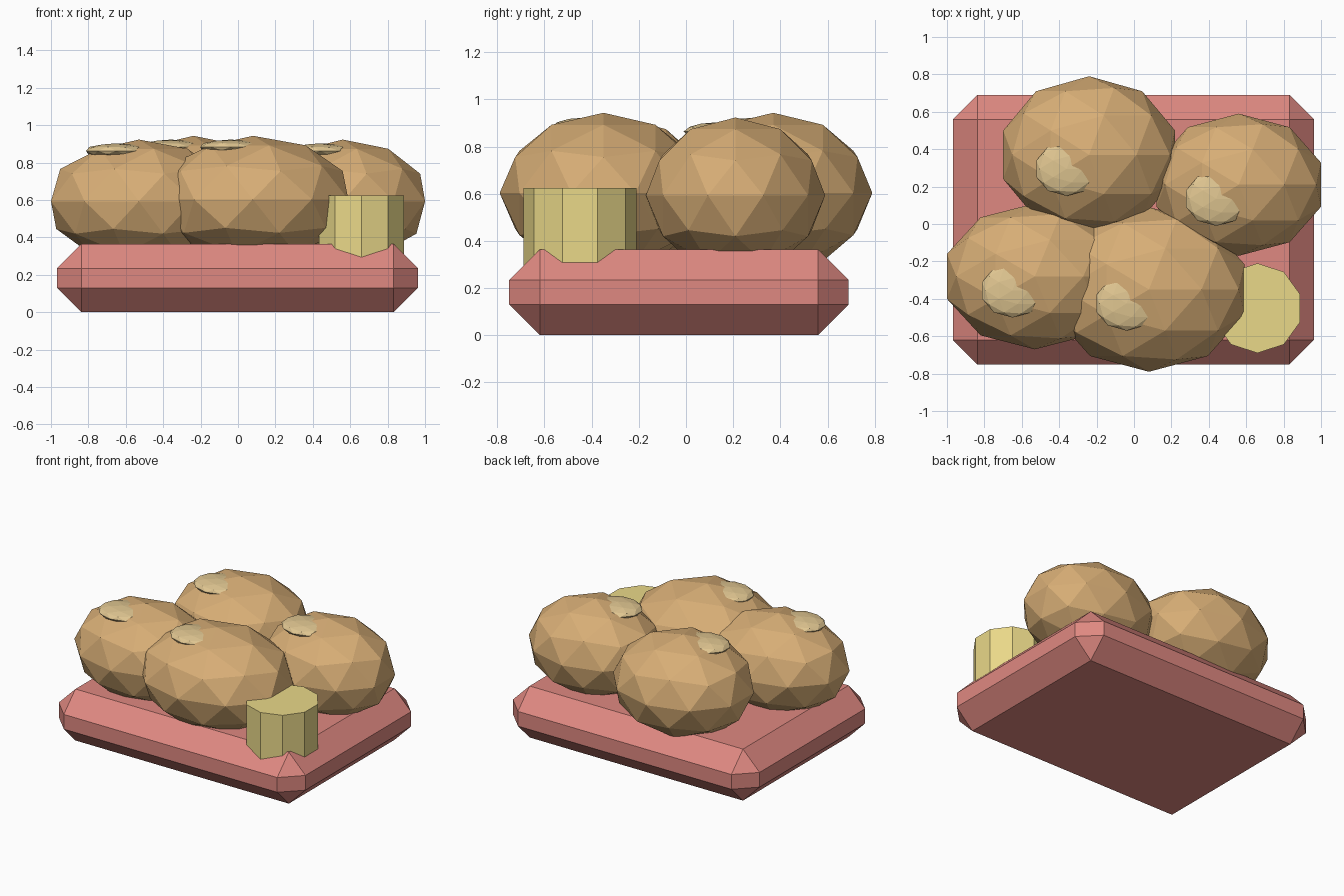
import bpy, bmesh
from mathutils import Matrix, Vector

if "Cube" in bpy.data.objects:
    bpy.data.objects.remove(bpy.data.objects["Cube"])


def material(name, rgb):
    mat = bpy.data.materials.new(name)
    mat.diffuse_color = (*rgb, 1.0)
    mat.use_nodes = True
    mat.node_tree.nodes["Principled BSDF"].inputs["Base Color"].default_value = mat.diffuse_color
    return mat


def add_object(name, bm, mat):
    mesh = bpy.data.meshes.new(name)
    bm.normal_update()
    bm.to_mesh(mesh)
    bm.free()
    mesh.materials.append(mat)
    obj = bpy.data.objects.new(name, mesh)
    bpy.context.collection.objects.link(obj)
    return obj


def place(center, scale):
    return Matrix.Translation(center) @ Matrix.Diagonal((*scale, 1.0))


def ellipsoid(name, center, radii, mat):
    bm = bmesh.new()
    bmesh.ops.create_icosphere(bm, subdivisions=2, radius=1.0,
                               matrix=place(center, radii))
    return add_object(name, bm, mat)


tray_red = material("tray_red", (0.74, 0.25, 0.22))
potato_tan = material("potato_tan", (0.68, 0.42, 0.18))
patch_pale = material("patch_pale", (0.74, 0.56, 0.28))
butter_yellow = material("butter_yellow", (0.82, 0.69, 0.25))

# Tray: box with every edge chamfered
bm = bmesh.new()
bmesh.ops.create_cube(bm, size=1.0,
                      matrix=place((-0.003, -0.03, 0.182), (1.93, 1.44, 0.364)))
bmesh.ops.bevel(bm, geom=bm.edges[:], offset=0.13, segments=1,
                profile=0.5, affect='EDGES')
add_object("tray", bm, tray_red)

# Four rounded lumps, each with a pale flattened patch near the top
lumps = {
    "back":  ((-0.24, 0.37, 0.603), (0.483, 0.42, 0.34)),
    "right": ((0.56, 0.21, 0.593), (0.463, 0.38, 0.33)),
    "left":  ((-0.53, -0.28, 0.593), (0.494, 0.39, 0.33)),
    "front": ((0.08, -0.35, 0.603), (0.536, 0.44, 0.34)),
}
for side, (center, radii) in lumps.items():
    ellipsoid(f"{side}_potato", center, radii, potato_tan)
    top = Vector(center) + Vector((-0.12, -0.075, radii[2] - 0.06))
    ellipsoid(f"{side}_potato_patch", top, (0.17, 0.145, 0.04), patch_pale)

# Ten-sided block standing in the front right corner
bm = bmesh.new()
bmesh.ops.create_cone(bm, cap_ends=True, segments=10, radius1=0.24, radius2=0.24,
                      depth=0.345, matrix=Matrix.Translation((0.66, -0.45, 0.4525)))
add_object("butter_block", bm, butter_yellow)
